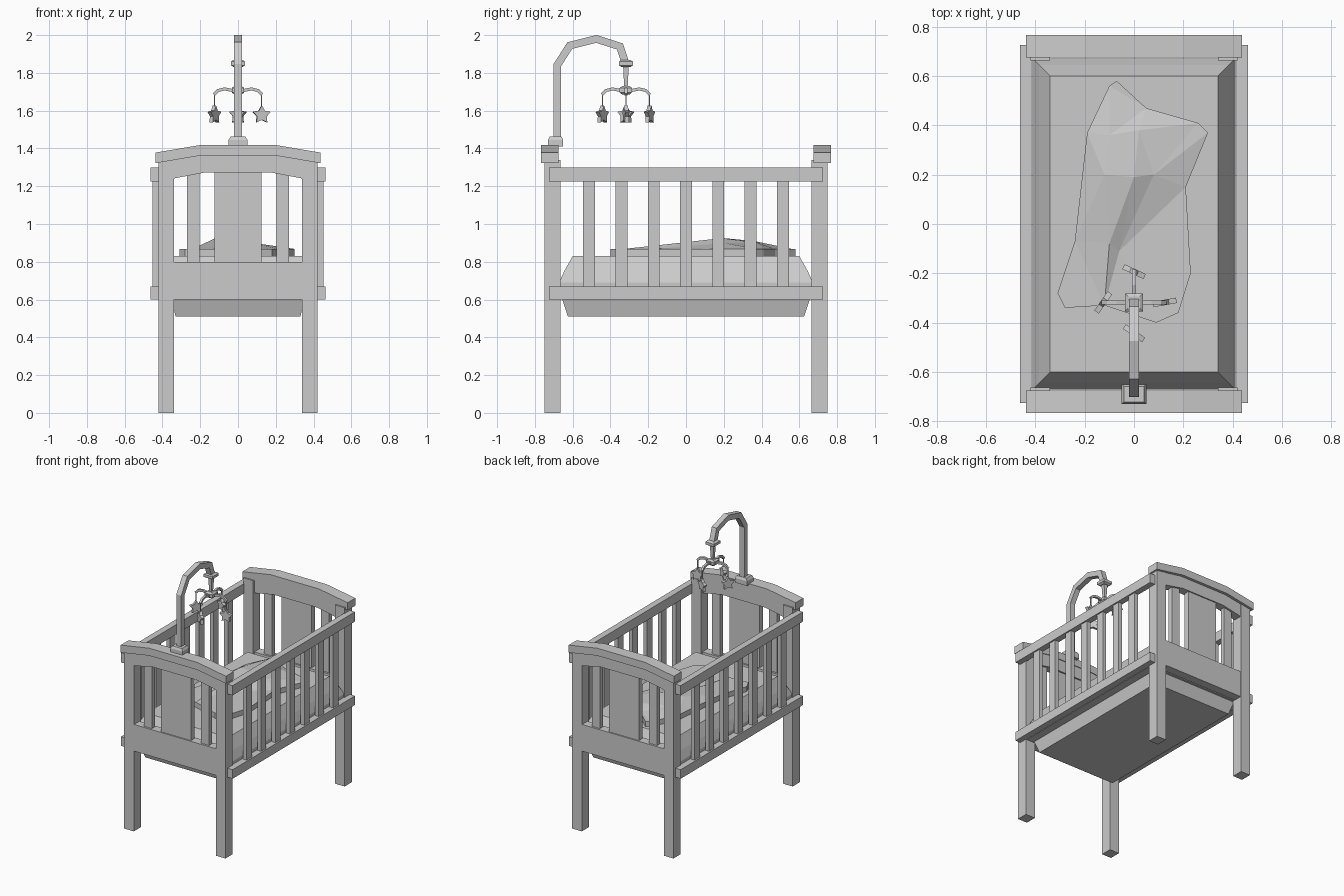
import bpy, bmesh, math
from mathutils import Vector, Matrix
from mathutils.geometry import delaunay_2d_cdt

if "Cube" in bpy.data.objects:
    bpy.data.objects.remove(bpy.data.objects["Cube"])


def make(name, verts, faces):
    me = bpy.data.meshes.new(name)
    me.from_pydata([tuple(v) for v in verts], [], faces)
    bm = bmesh.new()
    bm.from_mesh(me)
    bmesh.ops.recalc_face_normals(bm, faces=bm.faces)
    bm.to_mesh(me)
    bm.free()
    ob = bpy.data.objects.new(name, me)
    bpy.context.collection.objects.link(ob)
    return ob


def loft(name, rings):
    """Skin a list of equal-sized rings and cap both ends."""
    n = len(rings[0])
    verts = [v for r in rings for v in r]
    faces = [(k * n + i, k * n + (i + 1) % n, (k + 1) * n + (i + 1) % n, (k + 1) * n + i)
             for k in range(len(rings) - 1) for i in range(n)]
    faces += [tuple(range(n)), tuple(range(len(verts) - n, len(verts)))]
    return make(name, verts, faces)


def rect(x, y, z, cy=0):
    return [(-x, cy - y, z), (x, cy - y, z), (x, cy + y, z), (-x, cy + y, z)]


def box(name, x0, x1, y0, y1, z0, z1):
    return loft(name, [[(x0, y0, z), (x1, y0, z), (x1, y1, z), (x0, y1, z)] for z in (z0, z1)])


def slab(name, prof, y0, y1):
    """Extrude an xz profile along y."""
    return loft(name, [[(x, y, z) for x, z in prof] for y in (y0, y1)])


def tube(name, path, r, turn=0):
    """Square tube along a yz path, turned about the origin."""
    rot = Matrix.Rotation(turn, 3, 'Z')
    pts = [Vector((0, y, z)) for y, z in path]
    rings = []
    for i, p in enumerate(pts):
        a = (p - pts[i - 1]).normalized() if i else None
        b = (pts[i + 1] - p).normalized() if i < len(pts) - 1 else None
        t = ((a or b) + (b or a)).normalized()
        w = r / max(t.dot(a or b), 0.5)
        n = Vector((0, -t.z, t.y)) * w
        x = Vector((r, 0, 0))
        rings.append([rot @ q for q in (p - x - n, p + x - n, p + x + n, p - x + n)])
    return loft(name, rings)


# Head and foot boards
for s, end in ((-1, "front"), (1, "back")):
    def ys(a, b):
        return (min(s * a, s * b), max(s * a, s * b))
    for m, side in ((-1, "left"), (1, "right")):
        xs = sorted((m * 0.34, m * 0.42))
        box(f"{end}_{side}_leg", *xs, *ys(0.664, 0.749), 0, 1.34)
        xs = sorted((m * 0.203, m * 0.27))
        box(f"{end}_{side}_slat", *xs, *ys(0.695, 0.73), 0.79, 1.29)
    box(f"{end}_centre_panel", -0.125, 0.125, *ys(0.692, 0.736), 0.79, 1.30)
    box(f"{end}_lower_rail", -0.345, 0.345, *ys(0.68, 0.745), 0.60, 0.80)
    slab(f"{end}_arched_rail", [(-0.345, 1.24), (-0.18, 1.272), (0.18, 1.272), (0.345, 1.24),
                                (0.345, 1.345), (0.2, 1.375), (-0.2, 1.375), (-0.345, 1.345)],
         *ys(0.68, 0.745))
    slab(f"{end}_cap", [(-0.437, 1.322), (-0.2, 1.362), (0.2, 1.362), (0.437, 1.322),
                        (0.437, 1.378), (0.2, 1.418), (-0.2, 1.418), (-0.437, 1.378)],
         *ys(0.675, 0.767))

# Side rails with slats
for m, side in ((-1, "left"), (1, "right")):
    xs = sorted((m * 0.415, m * 0.463))
    box(f"{side}_top_rail", *xs, -0.725, 0.725, 1.225, 1.298)
    box(f"{side}_bottom_rail", *xs, -0.725, 0.725, 0.60, 0.668)
    xs = sorted((m * 0.421, m * 0.452))
    for i in range(7):
        y = (i - 3) * 0.171
        box(f"{side}_slat_{i + 1}", *xs, y - 0.031, y + 0.031, 0.66, 1.23)

# Tray and mattress
loft("tray", [rect(0.33, 0.625, 0.51), rect(0.355, 0.657, 0.605)])
loft("mattress", [rect(0.412, 0.672, 0.60), rect(0.412, 0.672, 0.69),
                  rect(0.385, 0.645, 0.75), rect(0.34, 0.60, 0.83)])

# Rumpled blanket
outline = [(-0.07, 0.58), (-0.10, 0.56), (-0.19, 0.37), (-0.24, -0.07), (-0.31, -0.28),
           (-0.28, -0.34), (-0.12, -0.33), (0.09, -0.40), (0.18, -0.36), (0.23, -0.20),
           (0.21, 0.15), (0.30, 0.37), (0.26, 0.41), (0.05, 0.47)]
folds = [(-0.10, 0.36, 0.91), (-0.12, 0.2, 0.925), (0.0, 0.19, 0.925), (0.08, 0.2, 0.90),
         (-0.1, -0.08, 0.895), (-0.06, -0.11, 0.872), (0.02, 0.38, 0.90)]
n = len(outline)
pts = [Vector(p) for p in outline] + [Vector(f[:2]) for f in folds]
v2, _, tris, orig, _, _ = delaunay_2d_cdt(pts, [], [list(range(n))], 1, 1e-5)
order = [o[0] for o in orig]
top = [(v.x, v.y, 0.868 if o < n else folds[o - n][2]) for v, o in zip(v2, order)]
ring = [order.index(i) for i in range(n)]
k = len(top)
verts = top + [(x, y, 0.825) for x, y in outline]
faces = [tuple(t) for t in tris]
faces += [(ring[i], ring[(i + 1) % n], k + (i + 1) % n, k + i) for i in range(n)]
faces.append(tuple(range(k, k + n)))
make("blanket", verts, faces)

# Mobile stand
loft("mobile_clamp", [rect(0.05, 0.04, 1.41, -0.69), rect(0.05, 0.04, 1.445, -0.69),
                      rect(0.04, 0.032, 1.462, -0.69)])
tube("mobile_pole", [(-0.682, 1.44), (-0.682, 1.84), (-0.615, 1.945), (-0.475, 1.98),
                     (-0.35, 1.94), (-0.32, 1.85)], 0.02)
C = -0.318
loft("mobile_collar", [rect(0.025, 0.025, 1.832, C), rect(0.037, 0.037, 1.84, C),
                       rect(0.037, 0.037, 1.86, C), rect(0.025, 0.025, 1.868, C)])
loft("mobile_stem", [rect(0.009, 0.009, 1.72, C), rect(0.015, 0.015, 1.84, C)])
loft("mobile_hub", [rect(0.02, 0.02, 1.685, C), rect(0.033, 0.033, 1.697, C),
                    rect(0.033, 0.033, 1.72, C), rect(0.02, 0.02, 1.73, C)])

# Arms, strings and hanging stars
for i, yaw in enumerate((-25, 55, -35, 10)):
    turn = i * math.pi / 2
    arm = tube(f"mobile_arm_{i + 1}", [(0.02, 1.705), (0.07, 1.715), (0.105, 1.707), (0.127, 1.685)],
               0.008, turn)
    arm.location.y = C
    d = Matrix.Rotation(turn, 3, 'Z') @ Vector((0, 0.125, 0))
    string = box(f"string_{i + 1}", -0.003, 0.003, -0.003, 0.003, 1.61, 1.69)
    string.location = (d.x, d.y + C, 0)
    prof = []
    for j in range(10):
        r = 0.05 if j % 2 == 0 else 0.027
        a = math.pi / 2 + j * math.pi / 5
        prof.append((r * math.cos(a), r * math.sin(a)))
    star = slab(f"star_{i + 1}", prof, -0.011, 0.011)
    star.location = (d.x, d.y + C, 1.578)
    star.rotation_euler.z = math.radians(yaw)
